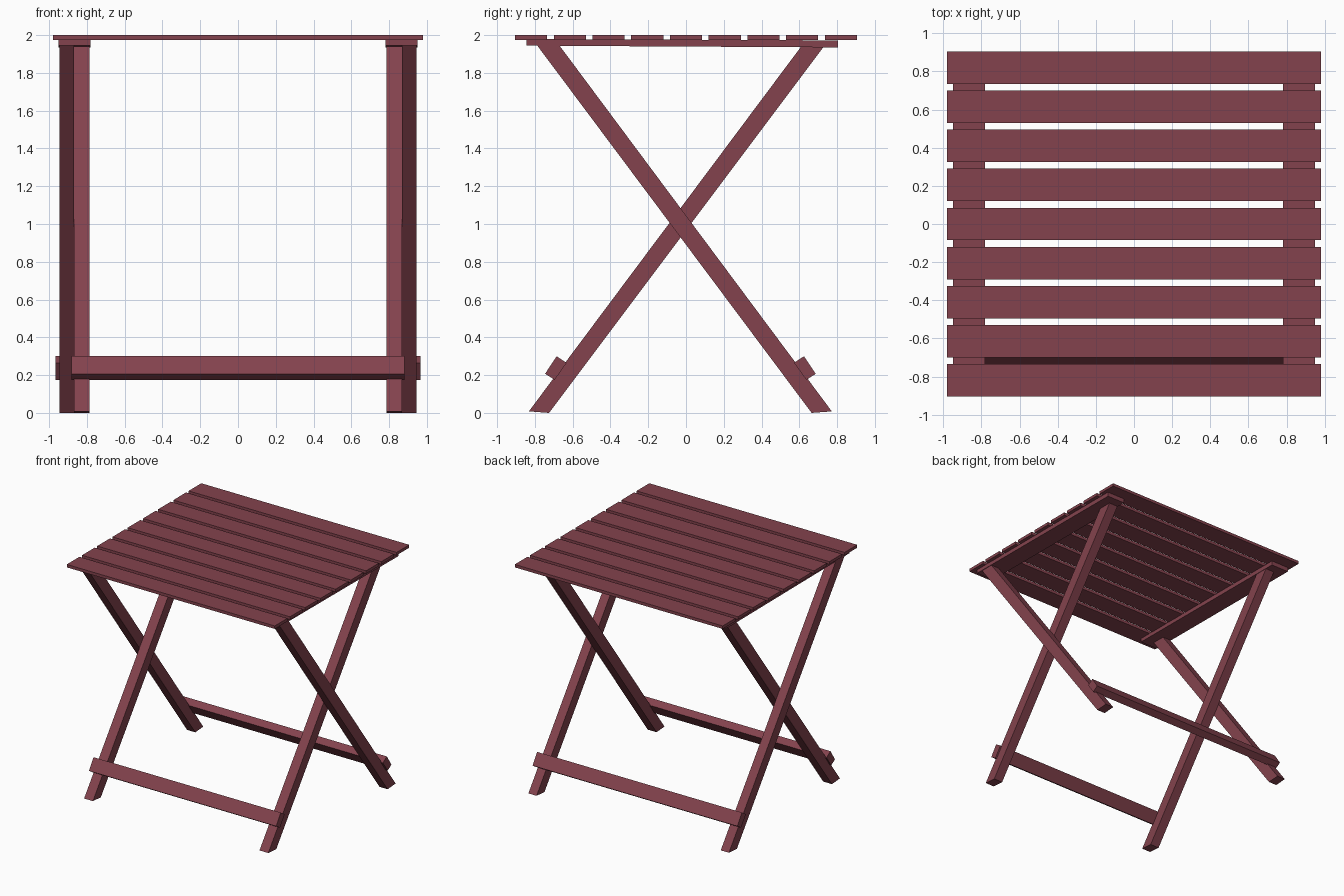
import bpy, bmesh

if "Cube" in bpy.data.objects:
    bpy.data.objects.remove(bpy.data.objects["Cube"])

wood = bpy.data.materials.new("red_wood")
wood.diffuse_color = (0.23, 0.055, 0.075, 1)
wood.use_nodes = True
wood.node_tree.nodes["Principled BSDF"].inputs["Base Color"].default_value = wood.diffuse_color


def extrude_x(name, profile, x0, x1):
    """Solid made from a (y, z) outline swept from x0 to x1."""
    bm = bmesh.new()
    face = bm.faces.new([bm.verts.new((x0, y, z)) for y, z in profile])
    moved = bmesh.ops.extrude_face_region(bm, geom=[face])["geom"]
    bmesh.ops.translate(bm, vec=(x1 - x0, 0, 0),
                        verts=[v for v in moved if isinstance(v, bmesh.types.BMVert)])
    bmesh.ops.recalc_face_normals(bm, faces=bm.faces)
    mesh = bpy.data.meshes.new(name)
    bm.to_mesh(mesh)
    bm.free()
    mesh.materials.append(wood)
    obj = bpy.data.objects.new(name, mesh)
    bpy.context.collection.objects.link(obj)
    return obj


def mirrored_pair(name, profile, x0, x1):
    for side, s in (("right", 1), ("left", -1)):
        extrude_x(f"{side}_{name}", profile, s * x0, s * x1)


# Tabletop slats
for i in range(9):
    y = -0.82 + i * 0.205
    extrude_x(f"slat_{i + 1}", [(y - 0.085, 1.975), (y + 0.085, 1.975),
                                (y + 0.085, 2.0), (y - 0.085, 2.0)], -0.98, 0.98)

# Rails under the slats, tilted very slightly
mirrored_pair("rail", [(-0.845, 1.944), (0.805, 1.935),
                       (0.805, 1.972), (-0.845, 1.979)], 0.782, 0.95)

# Crossed legs: outer pair leans to the front at the top, inner pair to the back
mirrored_pair("outer_leg", [(0.665, 0.0), (0.772, 0.008),
                            (-0.67, 1.945), (-0.79, 1.948)], 0.868, 0.945)
mirrored_pair("inner_leg", [(-0.725, 0.0), (-0.832, 0.008),
                            (0.61, 1.94), (0.73, 1.94)], 0.785, 0.868)

# Stretchers lying on the lower legs
extrude_x("front_stretcher", [(-0.695, 0.175), (-0.632, 0.265),
                              (-0.685, 0.30), (-0.746, 0.207)], -0.882, 0.882)
extrude_x("back_stretcher", [(0.637, 0.175), (0.572, 0.265),
                             (0.625, 0.30), (0.687, 0.207)], -0.965, 0.965)
